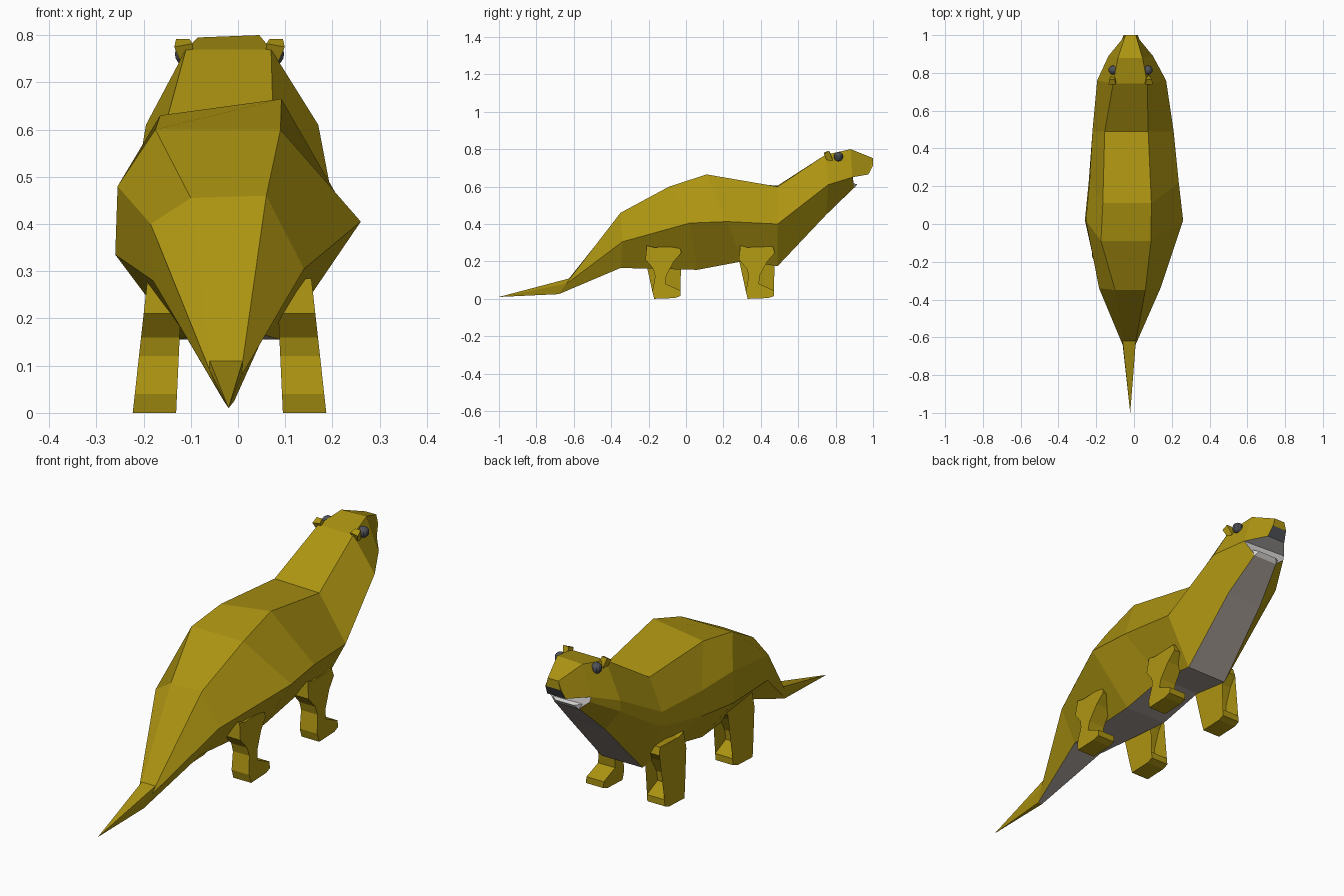
import bpy, bmesh

if "Cube" in bpy.data.objects:
    bpy.data.objects.remove(bpy.data.objects["Cube"])

AXIS = -0.018  # x of the animal's own mirror line


def mat(name, rgb):
    m = bpy.data.materials.new(name)
    m.diffuse_color = (*rgb, 1)
    m.use_nodes = True
    m.node_tree.nodes["Principled BSDF"].inputs["Base Color"].default_value = m.diffuse_color
    return m


FUR = mat("mustard_fur", (0.42, 0.30, 0.006))
BELLY = mat("grey_belly", (0.39, 0.34, 0.31))
MOUTH = mat("pale_mouth", (0.70, 0.69, 0.67))
DARK = mat("dark_grey", (0.08, 0.085, 0.10))


def finish(name, bm, mats):
    bmesh.ops.recalc_face_normals(bm, faces=bm.faces)
    me = bpy.data.meshes.new(name)
    bm.to_mesh(me)
    bm.free()
    for m in mats:
        me.materials.append(m)
    ob = bpy.data.objects.new(name, me)
    bpy.context.collection.objects.link(ob)
    return ob


# Body sections: y of top, middle, bottom, then x,z going round:
# top left, top right, right, bottom right, bottom left, low left, high left
SECTIONS = [
    ((-.62, -.64, -.68), (-.06, .11), (.01, .11), (.008, .08), (-.008, .025), (-.03, .025), (-.05, .06), (-.06, .09)),
    ((-.35, -.34, -.35), (-.10, .455), (.06, .46), (.14, .305), (.055, .165), (-.095, .165), (-.18, .28), (-.185, .40)),
    ((-.09, .02, .06), (-.175, .60), (.09, .60), (.26, .405), (.09, .155), (-.125, .155), (-.26, .335), (-.255, .48)),
    ((.11, .22, .30), (-.165, .63), (.092, .665), (.237, .413), (.09, .20), (-.12, .20), (-.24, .345), (-.235, .46)),
    ((.49, .49, .49), (-.155, .605), (.075, .60), (.21, .40), (.09, .175), (-.12, .175), (-.215, .39), (-.22, .46)),
    ((.745, .76, .75), (-.11, .77), (.07, .77), (.17, .61), (.075, .45), (-.11, .45), (-.195, .56), (-.195, .61)),
    ((.88, .89, .90), (-.085, .795), (.045, .80), (.10, .65), (.045, .595), (-.08, .595), (-.13, .635), (-.135, .66)),
]
LEVEL = (0, 0, 1, 2, 2, 1, 1)  # which y each point of a section uses

# Body with tail, snout and open mouth
bm = bmesh.new()
rings = [[bm.verts.new((x, ys[l], z)) for (x, z), l in zip(pts, LEVEL)] for ys, *pts in SECTIONS]
for a, b in zip(rings, rings[1:]):
    for i in range(7):
        j = (i + 1) % 7
        f = bm.faces.new((a[i], a[j], b[j], b[i]))
        f.material_index = 1 if i == 3 else 0
tip = bm.verts.new((-.02, -1, .01))
for i in range(7):
    bm.faces.new((rings[0][i], rings[0][(i + 1) % 7], tip))
end = rings[-1]
bm.faces.new(end[2:]).material_index = 2          # back of the mouth
upper = [end[0], end[1], end[2], end[6]]
nose = [bm.verts.new(c) for c in
        ((-.045, 1, .752), (.01, 1, .752), (.03, .975, .665), (-.065, .975, .665))]
for i in range(4):
    j = (i + 1) % 4
    f = bm.faces.new((upper[i], upper[j], nose[j], nose[i]))
    f.material_index = 2 if i == 2 else 0         # palate
# Muzzle front, lower half is the dark nose
mid = [bm.verts.new(c) for c in ((.02, 1, .712), (-.055, 1, .712))]
bm.faces.new((nose[0], nose[1], mid[0], mid[1]))
bm.faces.new((mid[1], mid[0], nose[2], nose[3])).material_index = 3
bm.faces.new((nose[1], nose[2], mid[0]))
bm.faces.new((nose[0], mid[1], nose[3]))
finish("body", bm, (FUR, BELLY, MOUTH, DARK))

# Lower lip
bm = bmesh.new()
base = [bm.verts.new(c) for c in ((-.115, .88, .622), (.08, .88, .622), (.045, .90, .592), (-.08, .90, .592))]
lip = [bm.verts.new(c) for c in ((-.065, .915, .612), (.03, .915, .612))]
bm.faces.new(base)
bm.faces.new((base[0], base[1], lip[1], lip[0]))
bm.faces.new((base[3], base[2], lip[1], lip[0]))
bm.faces.new((base[0], base[3], lip[0]))
bm.faces.new((base[1], base[2], lip[1]))
finish("lower_lip", bm, (MOUTH,))

# Legs: one side profile (y, z), thickened and leaning outwards towards the foot
LEG = [(.29, .285), (.33, .275), (.465, .28), (.475, .245), (.435, .20), (.395, .125), (.39, .08),
       (.47, .045), (.47, .015), (.44, .004), (.33, 0), (.32, .04), (.335, .12), (.325, .16), (.283, .21)]


def leg(name, side, dy):
    bm = bmesh.new()
    inner, outer = [], []
    for y, z in LEG:
        for x0, x1, ring in ((.113, .100, inner), (.205, .174, outer)):
            x = x0 + (x1 - x0) * z / .28
            ring.append(bm.verts.new((AXIS + side * x, y + dy, z)))
    n = len(LEG)
    for i in range(n):
        j = (i + 1) % n
        bm.faces.new((inner[i], inner[j], outer[j], outer[i]))
    caps = [bm.faces.new(inner), bm.faces.new(outer)]
    bmesh.ops.triangulate(bm, faces=caps)
    finish(name, bm, (FUR,))


for word, side in (("left", -1), ("right", 1)):
    leg("front_leg_" + word, side, 0)
    leg("rear_leg_" + word, side, -.50)

    # Eye
    bm = bmesh.new()
    bmesh.ops.create_uvsphere(bm, u_segments=10, v_segments=8, radius=.025)
    bmesh.ops.translate(bm, verts=bm.verts, vec=(AXIS + side * .092, .815, .76))
    finish("eye_" + word, bm, (DARK,))

    # Ear: small flaring wedge
    bm = bmesh.new()
    low = [(.075, .755, .745), (.10, .755, .735), (.10, .785, .74), (.075, .785, .75)]
    high = [(.078, .738, .782), (.117, .738, .775), (.113, .765, .792), (.085, .765, .792)]
    a, b = [[bm.verts.new((AXIS + side * x, y, z)) for x, y, z in r] for r in (low, high)]
    bm.faces.new(a)
    bm.faces.new(b)
    for i in range(4):
        j = (i + 1) % 4
        bm.faces.new((a[i], a[j], b[j], b[i]))
    finish("ear_" + word, bm, (FUR,))
